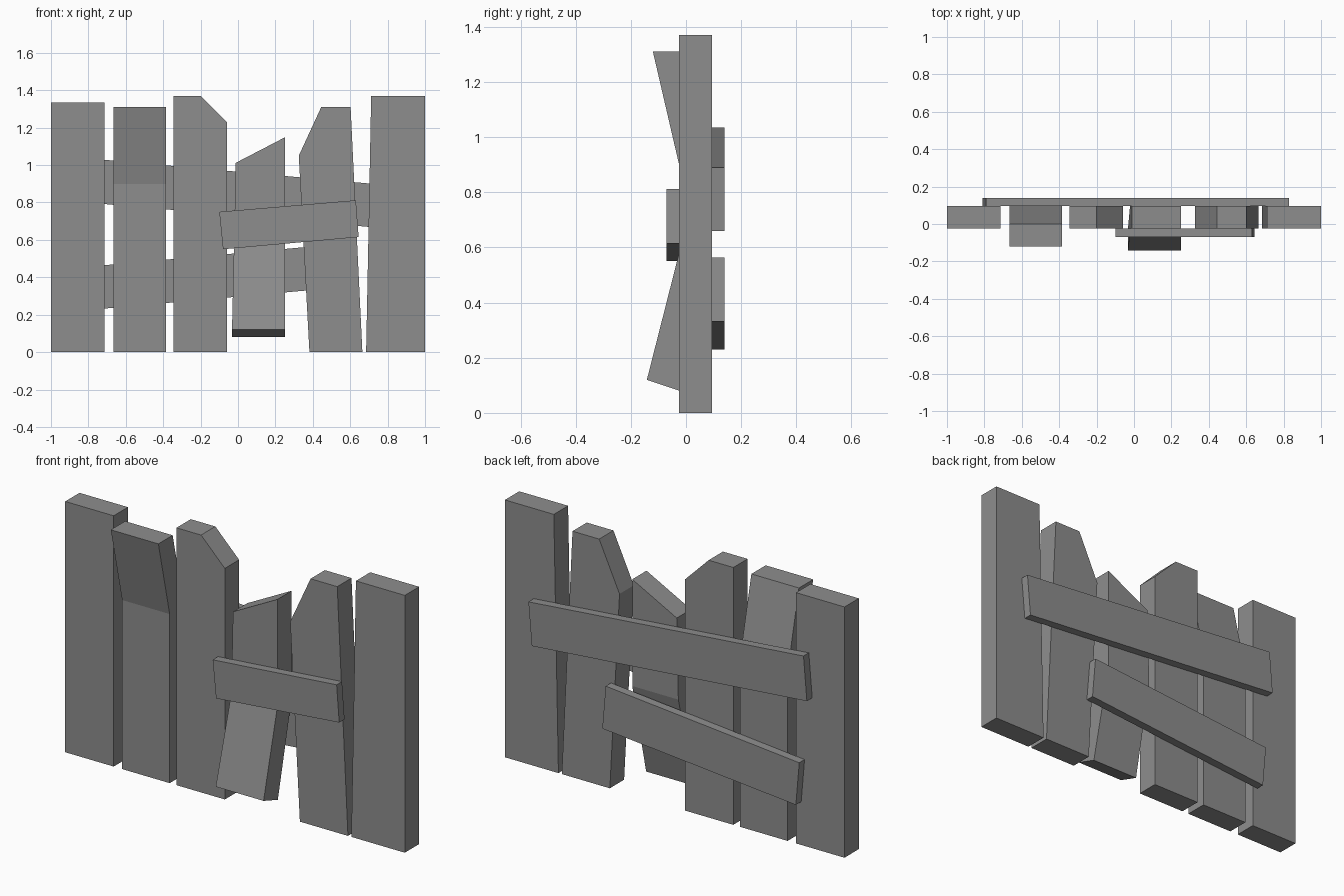
import bpy
import bmesh

cube = bpy.data.objects.get("Cube")
if cube:
    bpy.data.objects.remove(cube, do_unlink=True)

GREY = (0.27, 0.27, 0.27, 1)
wood = bpy.data.materials.new("grey_wood")
wood.use_nodes = True
wood.diffuse_color = GREY
wood.node_tree.nodes["Principled BSDF"].inputs["Base Color"].default_value = GREY

FRONT, BACK, RAIL = -0.025, 0.095, 0.045


def board(name, outline, front=FRONT, back=BACK, bend_z=None, bend=None):
    """Extrude an x-z outline through y, optionally bent at one height."""
    bm = bmesh.new()
    face = bm.faces.new([bm.verts.new((x, front, z)) for x, z in outline])
    side = bmesh.ops.extrude_face_region(bm, geom=[face])
    for v in side["geom"]:
        if isinstance(v, bmesh.types.BMVert):
            v.co.y = back
    if bend:
        bmesh.ops.bisect_plane(bm, geom=bm.verts[:] + bm.edges[:] + bm.faces[:],
                               plane_co=(0, 0, bend_z), plane_no=(0, 0, 1))
        for v in bm.verts:
            bend(v.co)
    bmesh.ops.recalc_face_normals(bm, faces=bm.faces)
    mesh = bpy.data.meshes.new(name)
    bm.to_mesh(mesh)
    bm.free()
    mesh.materials.append(wood)
    obj = bpy.data.objects.new(name, mesh)
    bpy.context.scene.collection.objects.link(obj)
    return obj


def lean_top(co):
    # Upper part tips forward
    co.y -= 0.095 * max(0, co.z - 0.9) / 0.41


def kick_bottom(co):
    # Lower part swings forward, its front edge lifting
    t = max(0, 0.58 - co.z) / 0.5
    if co.y < 0:
        co.z += 0.04 * t
    co.y -= 0.117 * t


# Upright planks, from the model's right to its left
board("plank_1", [(-1, 0), (-0.715, 0), (-0.715, 1.335), (-1, 1.335)])
board("plank_2_leaning", [(-0.665, 0), (-0.385, 0), (-0.385, 1.31), (-0.665, 1.31)],
      bend_z=0.9, bend=lean_top)
board("plank_3_clipped", [(-0.345, 0), (-0.06, 0), (-0.06, 1.23), (-0.2, 1.37),
                          (-0.345, 1.37)])
board("plank_4_broken", [(-0.032, 0.08), (0.25, 0.08), (0.25, 1.148), (-0.012, 1.012)],
      bend_z=0.58, bend=kick_bottom)
board("plank_5_tilted", [(0.382, 0), (0.665, 0), (0.602, 1.31), (0.445, 1.31),
                         (0.325, 1.05)])
board("plank_6", [(0.685, 0), (1, 0), (1, 1.37), (0.712, 1.37)])

# Crooked cross rails
board("upper_back_rail", [(-0.81, 0.8), (0.81, 0.66), (0.83, 0.89), (-0.79, 1.035)],
      BACK, BACK + RAIL)
board("lower_back_rail", [(-0.745, 0.23), (0.395, 0.332), (0.375, 0.563), (-0.765, 0.46)],
      BACK, BACK + RAIL)
board("front_rail", [(-0.08, 0.55), (0.645, 0.615), (0.63, 0.812), (-0.1, 0.75)],
      FRONT - RAIL, FRONT)
